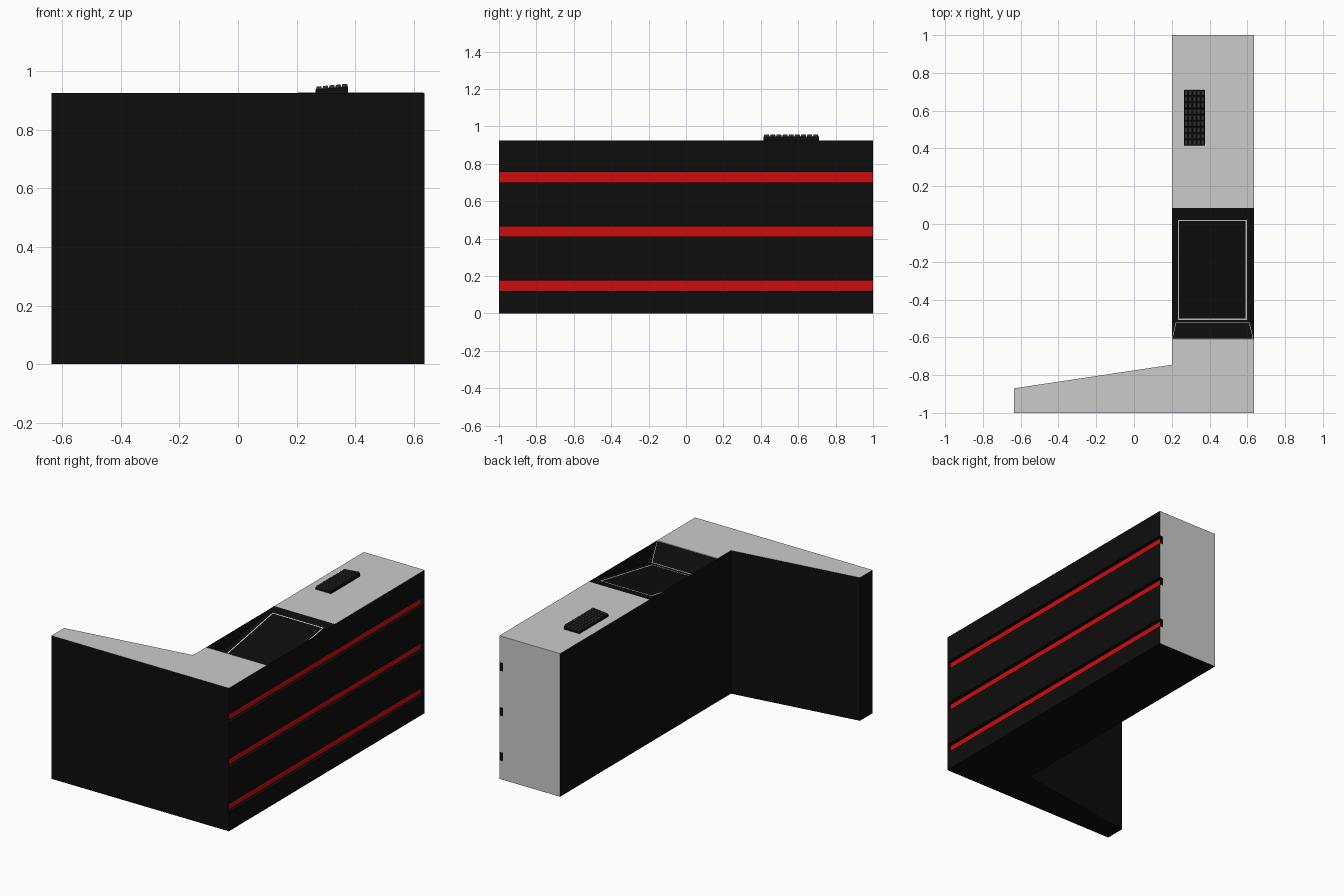
import bpy, bmesh
from mathutils import Vector, Matrix
from math import atan2

if "Cube" in bpy.data.objects:
    bpy.data.objects.remove(bpy.data.objects["Cube"])

H = 0.925                      # counter height
XL, XI, XR = -0.635, 0.2, 0.635
Y0, Y1, Y2 = -0.61, -0.52, 0.085   # recess: front lip, lowest line, rear lip
PIT = 0.815                    # lowest height of the recess
G = XR - 0.025                 # groove depth plane
BANDS = [(0.12, 0.175), (0.41, 0.465), (0.70, 0.755)]


def material(name, r, g, b):
    m = bpy.data.materials.new(name)
    m.diffuse_color = (r, g, b, 1)
    m.use_nodes = True
    m.node_tree.nodes["Principled BSDF"].inputs["Base Color"].default_value = m.diffuse_color
    return m


black = material("black_laminate", 0.004, 0.004, 0.004)
red = material("red_inlay", 0.6, 0.004, 0.004)
key_grey = material("key_plastic", 0.03, 0.03, 0.03)


def finish(name, bm, mat=None):
    me = bpy.data.meshes.new(name)
    bm.to_mesh(me)
    bm.free()
    ob = bpy.data.objects.new(name, me)
    bpy.context.collection.objects.link(ob)
    if mat:
        me.materials.append(mat)
    return ob


def sheet(name, faces, mat=None):
    """Panels from corner lists, given counter-clockwise from outside."""
    bm = bmesh.new()
    for f in faces:
        bm.faces.new([bm.verts.new(p) for p in f])
    bmesh.ops.remove_doubles(bm, verts=bm.verts[:], dist=1e-5)
    return finish(name, bm, mat)


def outline(name, corners, width, lift=0.002):
    """Thin line frame just above a flat quad."""
    bm = bmesh.new()
    f = bm.faces.new([bm.verts.new(p) for p in corners])
    f.normal_update()
    bmesh.ops.translate(bm, verts=bm.verts[:], vec=f.normal * lift)
    bmesh.ops.inset_region(bm, faces=[f], thickness=width, use_boundary=True)
    bmesh.ops.delete(bm, geom=[f], context='FACES')
    return finish(name, bm)


# Black cabinet walls and underside, following the L-shaped plan
plan = [(XR, 1), (XI, 1), (XI, -0.745), (XL, -0.87), (XL, -1), (XR, -1)]
walls = [[(*a, 0), (*b, 0), (*b, H), (*a, H)] for a, b in zip(plan[1:-1], plan[2:])]
walls.append([(x, y, 0) for x, y in reversed(plan)])
sheet("cabinet_walls", walls, black)

# Right side with three grooves
side, inlay, caps = [], [], []
end_profile = [(XI, 0), (XI, H), (XR, H)]
levels = [0] + [z for b in BANDS for z in b] + [H]


def strip(xa, za, xb, zb):
    return [(xa, -1, za), (xa, 1, za), (xb, 1, zb), (xb, -1, zb)]


for lo, hi in zip(levels[::2], levels[1::2]):
    side.append(strip(XR, lo, XR, hi))
for lo, hi in BANDS:
    side += [strip(XR, lo, G, lo), strip(G, hi, XR, hi)]
    inlay.append(strip(G, lo, G, hi))
    cap = [(G, lo), (G, hi), (XR, hi), (XR, lo)]
    caps.append([(x, 1, z) for x, z in cap])
for lo, hi in reversed(BANDS):
    end_profile += [(XR, hi), (G, hi), (G, lo), (XR, lo)]
end_profile.append((XR, 0))
sheet("grooved_side", side, black)
sheet("red_stripes", inlay, red)
sheet("groove_end_caps", caps, black)

# Grey rear end panel
sheet("rear_end_panel", [[(x, 1, z) for x, z in end_profile]])

# Grey worktops in front of and behind the recess
front_plan = [(XL, -1), (XR, -1), (XR, Y0), (XI, Y0), (XI, -0.745), (XL, -0.87)]
rear_plan = [(XI, Y2), (XR, Y2), (XR, 1), (XI, 1)]
sheet("worktops", [[(x, y, H) for x, y in p] for p in (front_plan, rear_plan)])

# Sloped black display surface and the lip that rises in front of it
sheet("display_recess", [
    [(XI, Y1, PIT), (XR, Y1, PIT), (XR, Y2, H), (XI, Y2, H)],
    [(XI, Y0, H), (XR, Y0, H), (XR, Y1, PIT), (XI, Y1, PIT)]], black)


def slope_z(y):
    return PIT + (H - PIT) * (y - Y1) / (Y2 - Y1)


outline("display_frame", [(x, y, slope_z(y)) for x, y in
        [(0.232, -0.508), (0.598, -0.508), (0.598, 0.022), (0.232, 0.022)]], 0.01)
outline("lip_outline", [(0.202, Y0, H), (0.632, Y0, H),
        (0.612, -0.524, 0.82), (0.22, -0.524, 0.82)], 0.004)

# Wedge-shaped keyboard base
kx0, kx1, ky0, ky1 = 0.265, 0.375, 0.415, 0.71
za, zb = H + 0.012, H + 0.022
bm = bmesh.new()
f = bm.faces.new([bm.verts.new(p) for p in
                  [(kx0, ky0, H), (kx1, ky0, H), (kx1, ky0, zb), (kx0, ky0, za)]])
ext = bmesh.ops.extrude_face_region(bm, geom=[f])["geom"]
bmesh.ops.translate(bm, vec=(0, ky1 - ky0, 0),
                    verts=[v for v in ext if isinstance(v, bmesh.types.BMVert)])
bmesh.ops.recalc_face_normals(bm, faces=bm.faces[:])
finish("keyboard_base", bm, black)

# Tapered keycaps in a grid along the wedge
ROWS, COLS = 5, 9
px, py = (kx1 - kx0) / ROWS, (ky1 - ky0) / COLS
tilt = Matrix.Rotation(-atan2(zb - za, kx1 - kx0), 4, 'Y')
bm = bmesh.new()
for i in range(ROWS):
    for j in range(COLS):
        z = za + (zb - za) * (i + 0.5) / ROWS + 0.004
        pos = Matrix.Translation((kx0 + (i + 0.5) * px, ky0 + (j + 0.5) * py, z))
        key = bmesh.ops.create_cube(bm, size=1)["verts"]
        for v in key:
            s = 0.74 if v.co.z > 0 else 0.92
            v.co = Vector((v.co.x * px * s, v.co.y * py * s, v.co.z * 0.01))
        bmesh.ops.transform(bm, matrix=pos @ tilt, verts=key)
finish("keyboard_keys", bm, key_grey)
